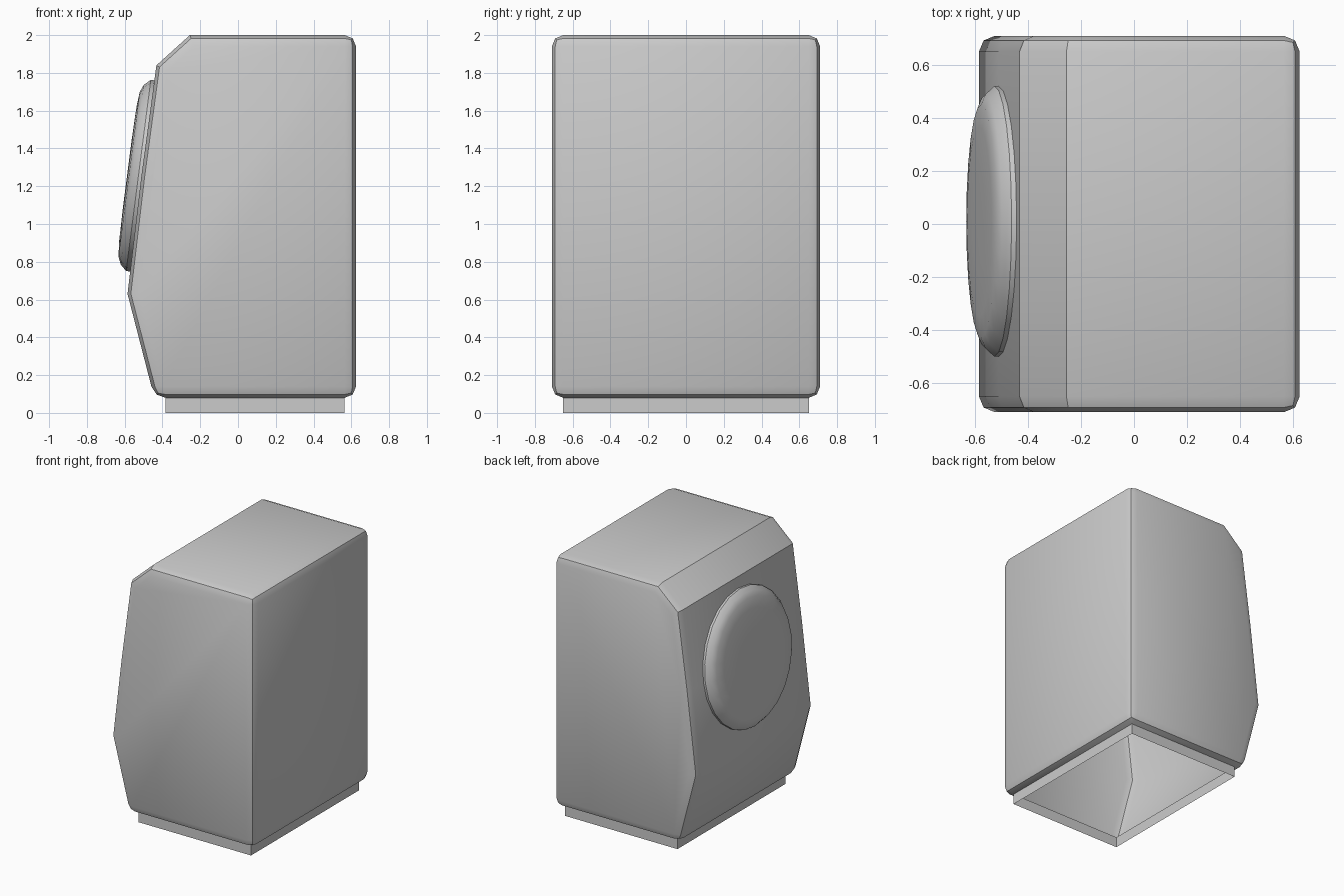
import bpy, bmesh, math
from mathutils import Vector

if "Cube" in bpy.data.objects:
    bpy.data.objects.remove(bpy.data.objects["Cube"])


def finish(bm, name, angle=30):
    bmesh.ops.recalc_face_normals(bm, faces=bm.faces)
    mesh = bpy.data.meshes.new(name)
    bm.to_mesh(mesh)
    bm.free()
    obj = bpy.data.objects.new(name, mesh)
    bpy.context.collection.objects.link(obj)
    bpy.ops.object.select_all(action='DESELECT')
    obj.select_set(True)
    bpy.context.view_layer.objects.active = obj
    bpy.ops.object.shade_smooth_by_angle(angle=math.radians(angle))
    return obj


# Cabinet: side profile (x, z) extruded across y, rounded edges
HALF = 0.71
profile = [(0.625, 0.08), (0.625, 2.0), (-0.255, 2.0), (-0.432, 1.84),
           (-0.512, 1.25), (-0.585, 0.63), (-0.443, 0.08)]
bm = bmesh.new()
side = bm.faces.new([bm.verts.new((x, -HALF, z)) for x, z in profile])
ext = bmesh.ops.extrude_face_region(bm, geom=[side])
bmesh.ops.translate(bm, vec=(0, 2 * HALF, 0),
                    verts=[v for v in ext['geom'] if isinstance(v, bmesh.types.BMVert)])
bmesh.ops.recalc_face_normals(bm, faces=bm.faces)


def is_crisp(edge):
    # crosswise creases of the front panel stay unrounded
    a, b = edge.verts
    return abs(a.co.y - b.co.y) > 1 and a.co.x < 0 and a.co.z > 0.3


bmesh.ops.bevel(bm, geom=[e for e in bm.edges if not is_crisp(e)], offset=0.06,
                offset_type='OFFSET', segments=2, profile=0.5, affect='EDGES')

# Plinth: the cabinet's underside drawn down to the floor, open below
bm.normal_update()
under = max((f for f in bm.faces if f.normal.z < -0.95), key=lambda f: f.calc_area())
ext = bmesh.ops.extrude_discrete_faces(bm, faces=[under])
base = ext['faces'][0]
top_loop = [v.co.copy() for v in base.verts]
bmesh.ops.delete(bm, geom=[base], context='FACES')
finish(bm, "cabinet")

bm = bmesh.new()
upper = [bm.verts.new(c) for c in top_loop]
lower = [bm.verts.new((c.x, c.y, 0)) for c in top_loop]
for i in range(len(upper)):
    j = (i + 1) % len(upper)
    bm.faces.new((upper[i], upper[j], lower[j], lower[i]))
finish(bm, "plinth")

# Door: round lens-like lid turned from rings (radius, height), leaning with the panel
rings = [(0.51, -0.03), (0.51, 0.015), (0.48, 0.048), (0.44, 0.065), (0.36, 0.072), (0.18, 0.075)]
SIDES = 24
bm = bmesh.new()
loops = []
for r, h in rings:
    loops.append([bm.verts.new((r * math.cos(2 * math.pi * i / SIDES),
                                r * math.sin(2 * math.pi * i / SIDES), h))
                  for i in range(SIDES)])
for a, b in zip(loops, loops[1:]):
    for i in range(SIDES):
        j = (i + 1) % SIDES
        bm.faces.new((a[i], a[j], b[j], b[i]))
bm.faces.new(loops[-1])
door = finish(bm, "door")
door.rotation_euler = Vector((-0.992, 0, 0.128)).to_track_quat('Z', 'Y').to_euler()
door.location = (-0.512, 0.01, 1.255)
